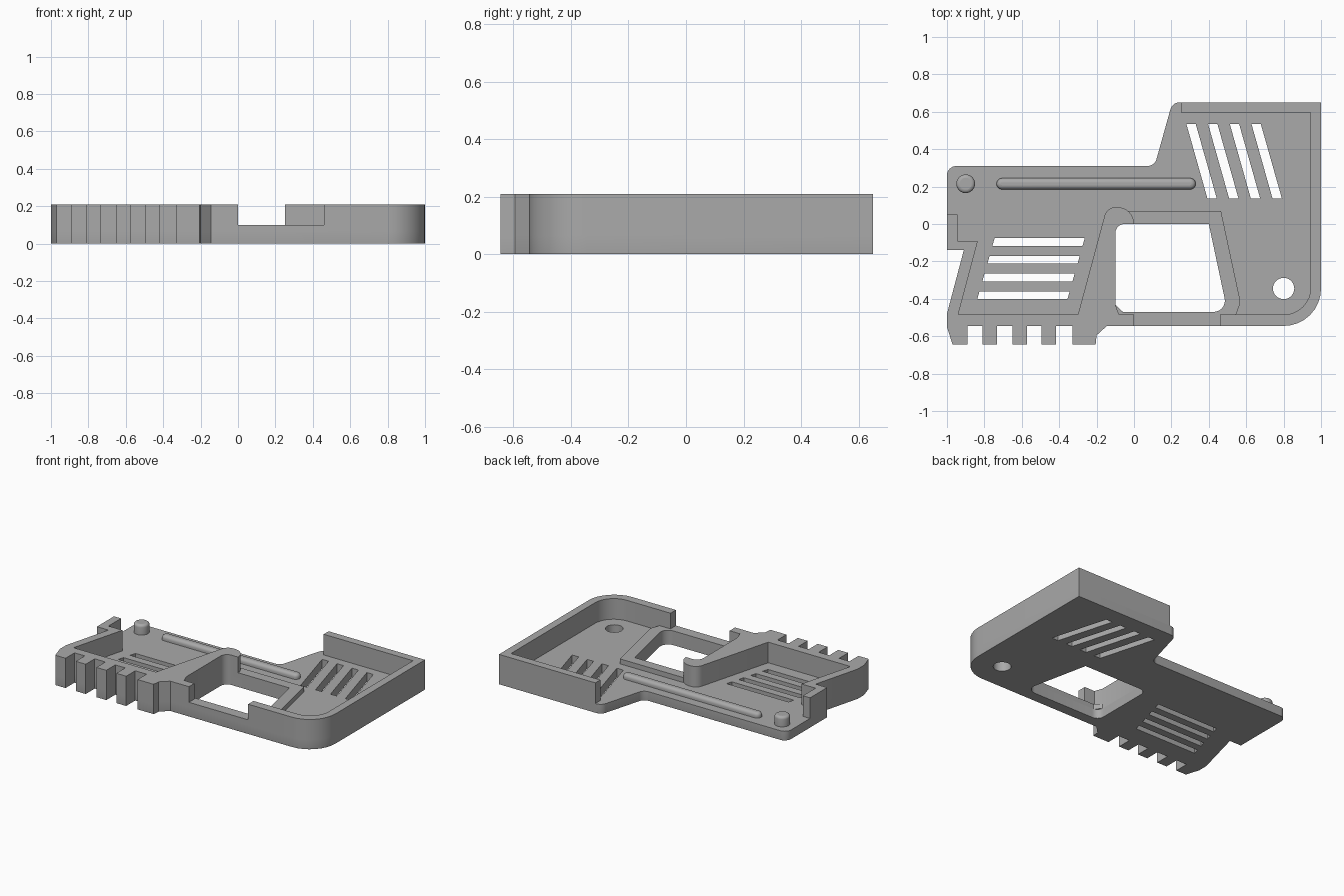
import bpy
import bmesh
import math
from mathutils import Vector

if "Cube" in bpy.data.objects:
    bpy.data.objects.remove(bpy.data.objects["Cube"], do_unlink=True)

FLOOR, RIM, TOP = 0.065, 0.1, 0.21
BACK, FRONT = 0.65, -0.545

grey = bpy.data.materials.new("plain_grey")
grey.use_nodes = True
grey.diffuse_color = (0.4, 0.4, 0.4, 1)
grey.node_tree.nodes["Principled BSDF"].inputs["Base Color"].default_value = grey.diffuse_color


def rounded(points, steps=8):
    """Outline whose corners (x, y, radius) are replaced by arcs."""
    result = []
    count = len(points)
    for i, point in enumerate(points):
        corner = Vector(point[:2])
        if len(point) == 2:
            result.append(corner)
            continue
        radius = point[2]
        a = (Vector(points[i - 1][:2]) - corner).normalized()
        b = (Vector(points[(i + 1) % count][:2]) - corner).normalized()
        half = a.angle(b) / 2
        centre = corner + (a + b).normalized() * radius / math.sin(half)
        start = corner + a * radius / math.tan(half) - centre
        end = corner + b * radius / math.tan(half) - centre
        sweep = math.atan2(start.x * end.y - start.y * end.x, start.dot(end))
        for k in range(steps + 1):
            t = sweep * k / steps
            c, s = math.cos(t), math.sin(t)
            result.append(centre + Vector((start.x * c - start.y * s, start.x * s + start.y * c)))
    return result


def prism(name, points, low, high, bevel=0, bevel_at=None):
    """Extruded outline, with an optional rounded lower or upper edge."""
    bm = bmesh.new()
    verts = [bm.verts.new((p.x, p.y, low)) for p in rounded(points)]
    bmesh.ops.remove_doubles(bm, verts=verts, dist=0.0005)
    face = bm.faces.new(bm.verts[:])
    extruded = bmesh.ops.extrude_face_region(bm, geom=[face], use_keep_orig=True)["geom"]
    bmesh.ops.translate(bm, vec=(0, 0, high - low),
                        verts=[v for v in extruded if isinstance(v, bmesh.types.BMVert)])
    bmesh.ops.recalc_face_normals(bm, faces=bm.faces[:])
    if bevel:
        edges = [e for e in bm.edges
                 if all(abs(v.co.z - bevel_at) < 0.001 for v in e.verts)
                 and not all(v.co.y > BACK - 0.001 for v in e.verts)]
        bmesh.ops.bevel(bm, geom=edges, offset=bevel, segments=4, profile=0.5,
                        affect='EDGES', clamp_overlap=True)
    mesh = bpy.data.meshes.new(name)
    bm.to_mesh(mesh)
    bm.free()
    mesh.materials.append(grey)
    obj = bpy.data.objects.new(name, mesh)
    bpy.context.collection.objects.link(obj)
    return obj


def box_outline(x0, x1, y0, y1, radius):
    return [(x0, y0, radius), (x1, y0, radius), (x1, y1, radius), (x0, y1, radius)]


def finish(obj):
    bpy.ops.object.select_all(action='DESELECT')
    obj.select_set(True)
    bpy.context.view_layer.objects.active = obj
    for modifier in list(obj.modifiers):
        bpy.ops.object.modifier_apply(modifier=modifier.name)
    bpy.ops.object.shade_smooth_by_angle(angle=math.radians(28))
    for poly in obj.data.polygons:
        if abs(poly.normal.z) > 0.99:
            poly.use_smooth = False


# Comb of teeth along the front of the grip
teeth = [(-1, -0.55), (-0.97, -0.645), (-0.89, -0.645), (-0.89, FRONT)]
for left in (-0.81, -0.65, -0.495):
    right = left + 0.077
    teeth += [(left, FRONT), (left, -0.645), (right, -0.645), (right, FRONT)]
teeth += [(-0.33, FRONT), (-0.33, -0.645), (-0.205, -0.645), (-0.2, -0.595), (-0.145, FRONT)]
grip_side = [(-1, -0.14), (-0.91, -0.14), (-1, -0.48)]

# Base plate with a rounded lower edge
base = prism("base_plate", [(-1, 0.31, 0.05)] + grip_side + teeth + [
    (1, FRONT, 0.2), (1, BACK), (0.205, BACK, 0.05), (0.11, 0.31, 0.05)],
    0, FLOOR, 0.022, 0)

# Openings through the plate
opening = [(-0.1, 0, 0.05), (0.4, 0), (0.5, -0.47, 0.06), (-0.1, -0.47, 0.05)]
cuts = [opening, box_outline(0.743, 0.857, -0.402, -0.288, 0.057)]
for i in range(4):
    x = 0.28 + 0.116 * i
    cuts.append([(x, 0.535), (x + 0.05, 0.535), (x + 0.163, 0.135), (x + 0.113, 0.135)])
    y = -0.075 - 0.095 * i
    x = -0.745 - 0.027 * i
    cuts.append([(x, y), (x + 0.482, y), (x + 0.47, y - 0.042), (x - 0.012, y - 0.042)])
cutters = []
for outline in cuts:
    cutter = prism("plate_cutter", outline, -0.1, TOP)
    cutter.hide_render = True
    cutters.append(cutter)
    cut = base.modifiers.new("cut", 'BOOLEAN')
    cut.operation = 'DIFFERENCE'
    cut.solver = 'EXACT'
    cut.object = cutter

# Grip wall: left side, comb, and the wedge ending in a rounded hook
grip = prism("grip_wall", [(-0.945, 0.05), (-1, 0.05)] + grip_side + teeth + [
    (0, FRONT), (0, -0.485), (-0.08, -0.485), (-0.1, -0.43),
    (-0.1, 0, 0.05), (0, 0), (0, 0.09, 0.088), (-0.145, 0.09, 0.06),
    (-0.3, -0.485), (-0.94, -0.485), (-0.835, -0.09), (-0.945, -0.09)], FLOOR, TOP)

# Wall around the back, left and front of the wide end
outer = prism("outer_wall", [
    (0.25, BACK), (1, BACK), (1, FRONT, 0.2), (0.46, FRONT),
    (0.46, -0.485), (0.945, -0.485, 0.145), (0.945, 0.595), (0.25, 0.595)], FLOOR, TOP)

# Low raised rim around the large opening
rim = prism("opening_rim", [
    (0, FRONT), (0.46, FRONT), (0.46, -0.485), (0.545, -0.485), (0.57, -0.42, 0.06),
    (0.465, 0.07), (-0.03, 0.07), (-0.01, 0), (0.4, 0), (0.5, -0.47, 0.06),
    (-0.06, -0.47), (-0.1, -0.43), (-0.08, -0.485), (0, -0.485)], FLOOR, RIM)

# Rounded rail and locating peg on the narrow end
rail = prism("rail", box_outline(-0.735, 0.33, 0.185, 0.245, 0.03), FLOOR, 0.1, 0.022, 0.1)
peg = prism("peg", box_outline(-0.95, -0.85, 0.165, 0.265, 0.05), FLOOR, 0.135, 0.018, 0.135)

for part in (base, grip, outer, rim, rail, peg):
    finish(part)
for cutter in cutters:
    bpy.data.objects.remove(cutter, do_unlink=True)
